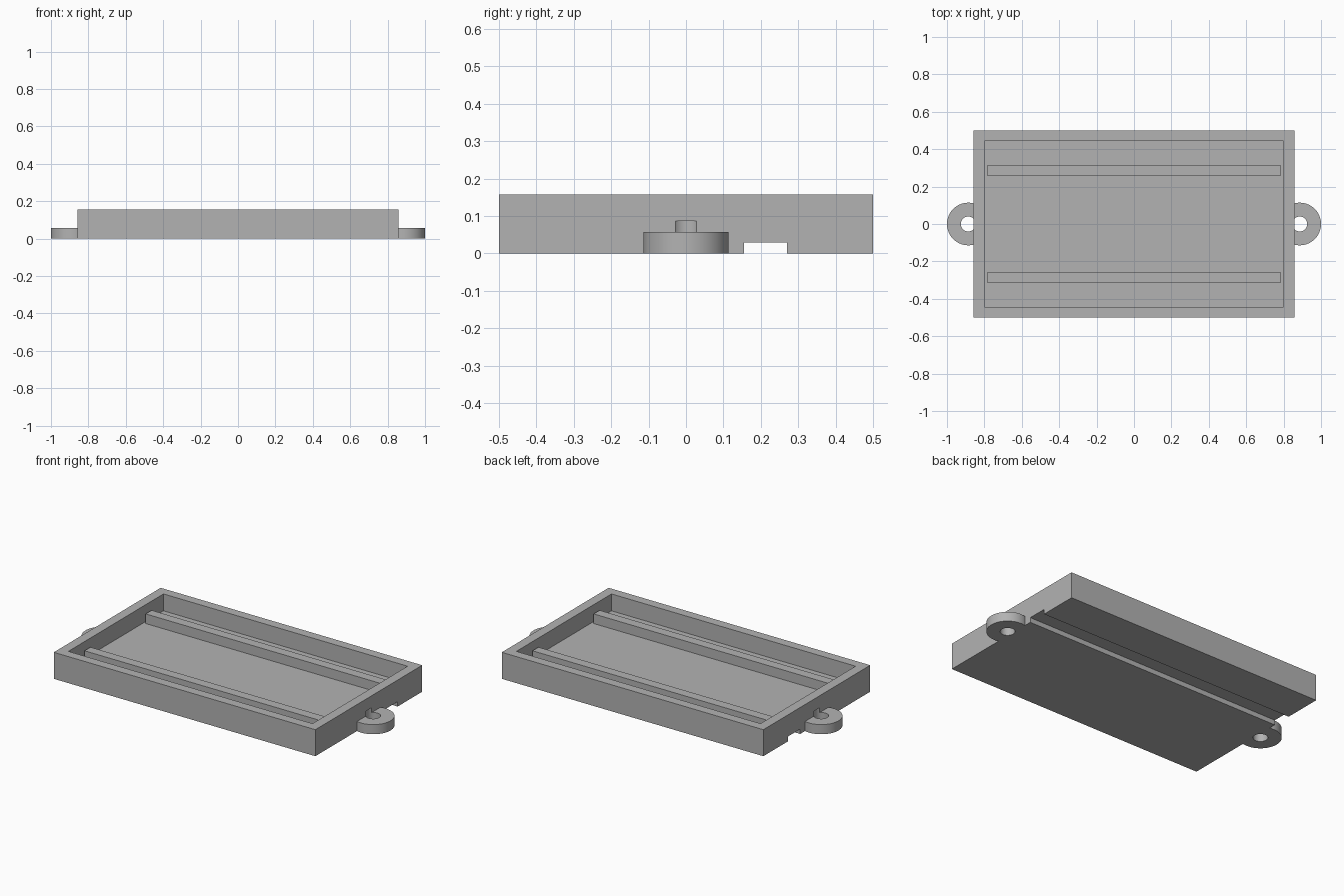
import bpy
import math

if "Cube" in bpy.data.objects:
    bpy.data.objects.remove(bpy.data.objects["Cube"], do_unlink=True)

GREY = (0.45, 0.45, 0.45, 1)
mat = bpy.data.materials.new("plain grey")
mat.use_nodes = True
mat.diffuse_color = GREY
mat.node_tree.nodes["Principled BSDF"].inputs["Base Color"].default_value = GREY

# Main sizes
HALF_X, HALF_Y, HEIGHT = 0.857, 0.5, 0.157
FLOOR = 0.057
LUG_X, LUG_R, HOLE_R = 0.886, 0.114, 0.04


def box(name, x0, x1, y0, y1, z0, z1):
    bpy.ops.mesh.primitive_cube_add(
        size=1, location=((x0 + x1) / 2, (y0 + y1) / 2, (z0 + z1) / 2))
    return finish(name, (x1 - x0, y1 - y0, z1 - z0))


def cylinder(name, x, radius, z0, z1):
    bpy.ops.mesh.primitive_cylinder_add(
        vertices=64, radius=radius, depth=z1 - z0, location=(x, 0, (z0 + z1) / 2))
    return finish(name, (1, 1, 1))


def finish(name, scale):
    ob = bpy.context.object
    ob.name = name
    ob.scale = scale
    bpy.ops.object.transform_apply(location=True, rotation=False, scale=True)
    ob.data.materials.append(mat)
    return ob


def combine(target, other, operation):
    other.hide_render = True
    mod = target.modifiers.new(operation.lower(), "BOOLEAN")
    mod.object, mod.operation, mod.solver = other, operation, "EXACT"
    bpy.context.view_layer.objects.active = target
    bpy.ops.object.modifier_apply(modifier=mod.name)
    bpy.data.objects.remove(other, do_unlink=True)


# Tray block with a round mounting lug at each end
tray = box("tray", -HALF_X, HALF_X, -HALF_Y, HALF_Y, 0, HEIGHT)
for side in (-1, 1):
    combine(tray, cylinder("lug", side * LUG_X, LUG_R, 0, FLOOR), "UNION")

# Open cavity, underside cable groove, and screw holes biting into the end walls
combine(tray, box("cavity", -0.8, 0.8, -0.445, 0.445, FLOOR, 0.3), "DIFFERENCE")
combine(tray, box("groove", -1.2, 1.2, 0.155, 0.27, -0.1, 0.029), "DIFFERENCE")
for side in (-1, 1):
    combine(tray, cylinder("screw_hole", side * LUG_X, HOLE_R, -0.1, 0.086), "DIFFERENCE")

bpy.ops.object.select_all(action="DESELECT")
tray.select_set(True)
bpy.context.view_layer.objects.active = tray
bpy.ops.object.shade_smooth_by_angle(angle=math.radians(30))

# Two support rails on the tray floor
for name, y in (("front_rail", -0.286), ("back_rail", 0.286)):
    box(name, -0.786, 0.786, y - 0.028, y + 0.028, FLOOR - 0.005, 0.114)
